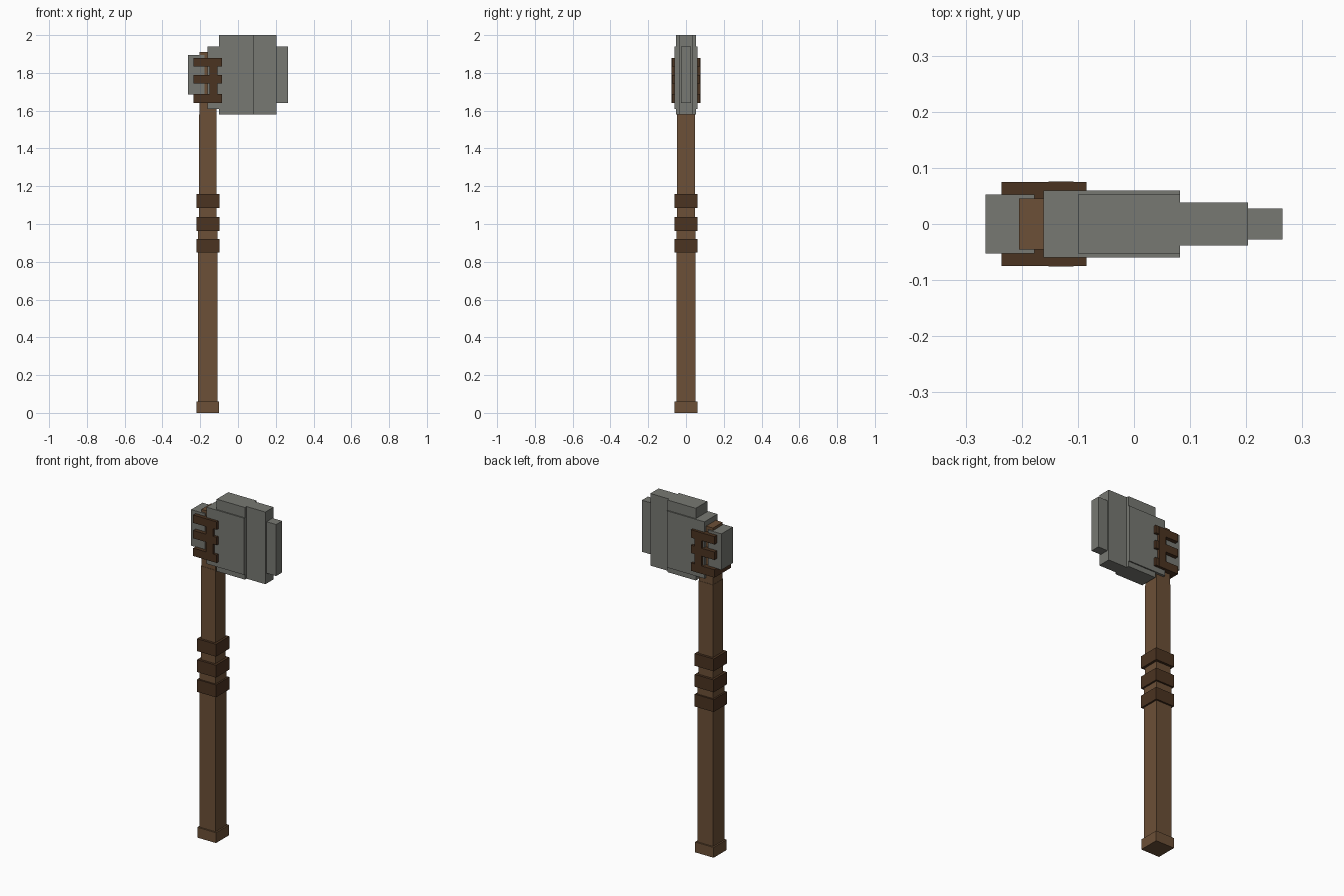
import bpy
import bmesh

if "Cube" in bpy.data.objects:
    bpy.data.objects.remove(bpy.data.objects["Cube"])


def material(name, rgb):
    m = bpy.data.materials.new(name)
    m.diffuse_color = (*rgb, 1)
    m.use_nodes = True
    m.node_tree.nodes["Principled BSDF"].inputs["Base Color"].default_value = m.diffuse_color
    return m


STONE = material("grey stone", (0.185, 0.19, 0.17))
WOOD = material("brown wood", (0.15, 0.08, 0.038))
LEATHER = material("dark leather", (0.07, 0.033, 0.015))
HX = -0.16  # handle axis


def box(name, mat, x0, x1, half_y, z0, z1):
    """Axis-aligned block, symmetric about y = 0."""
    bm = bmesh.new()
    bmesh.ops.create_cube(bm, size=1)
    for v in bm.verts:
        v.co = ((x0 + x1) / 2 + v.co.x * (x1 - x0),
                v.co.y * 2 * half_y,
                (z0 + z1) / 2 + v.co.z * (z1 - z0))
    me = bpy.data.meshes.new(name)
    bm.to_mesh(me)
    bm.free()
    me.materials.append(mat)
    ob = bpy.data.objects.new(name, me)
    bpy.context.collection.objects.link(ob)
    return ob


def post(name, mat, half, z0, z1):
    """Square block centred on the handle axis."""
    return box(name, mat, HX - half, HX + half, half, z0, z1)


# Handle: pommel and three slightly tapering lengths
post("pommel", WOOD, 0.06, 0.0, 0.06)
post("handle_lower", WOOD, 0.051, 0.06, 0.97)
post("handle_middle", WOOD, 0.047, 0.97, 1.58)
post("handle_top", WOOD, 0.045, 1.58, 1.91)

# Grip wraps
for i, z in enumerate((0.885, 1.0, 1.122)):
    post(f"grip_wrap_{i + 1}", LEATHER, 0.061, z - 0.036, z + 0.036)

# Stone head, thinning toward the cutting edge
box("head_rear", STONE, -0.265, -0.177, 0.0525, 1.685, 1.895)
box("head_cheek", STONE, -0.161, 0.082, 0.06, 1.61, 1.94)
box("head_body", STONE, -0.10, 0.082, 0.053, 1.58, 2.0)
box("head_blade", STONE, 0.082, 0.203, 0.038, 1.58, 2.0)
box("head_edge", STONE, 0.203, 0.265, 0.0275, 1.64, 1.94)

# Leather lashing: three bands joined by an upright strap
for i, z in enumerate((1.664, 1.767, 1.857)):
    box(f"lashing_band_{i + 1}", LEATHER, -0.236, -0.085, 0.075, z - 0.023, z + 0.023)
box("lashing_strap", LEATHER, -0.152, -0.108, 0.0755, 1.641, 1.88)
